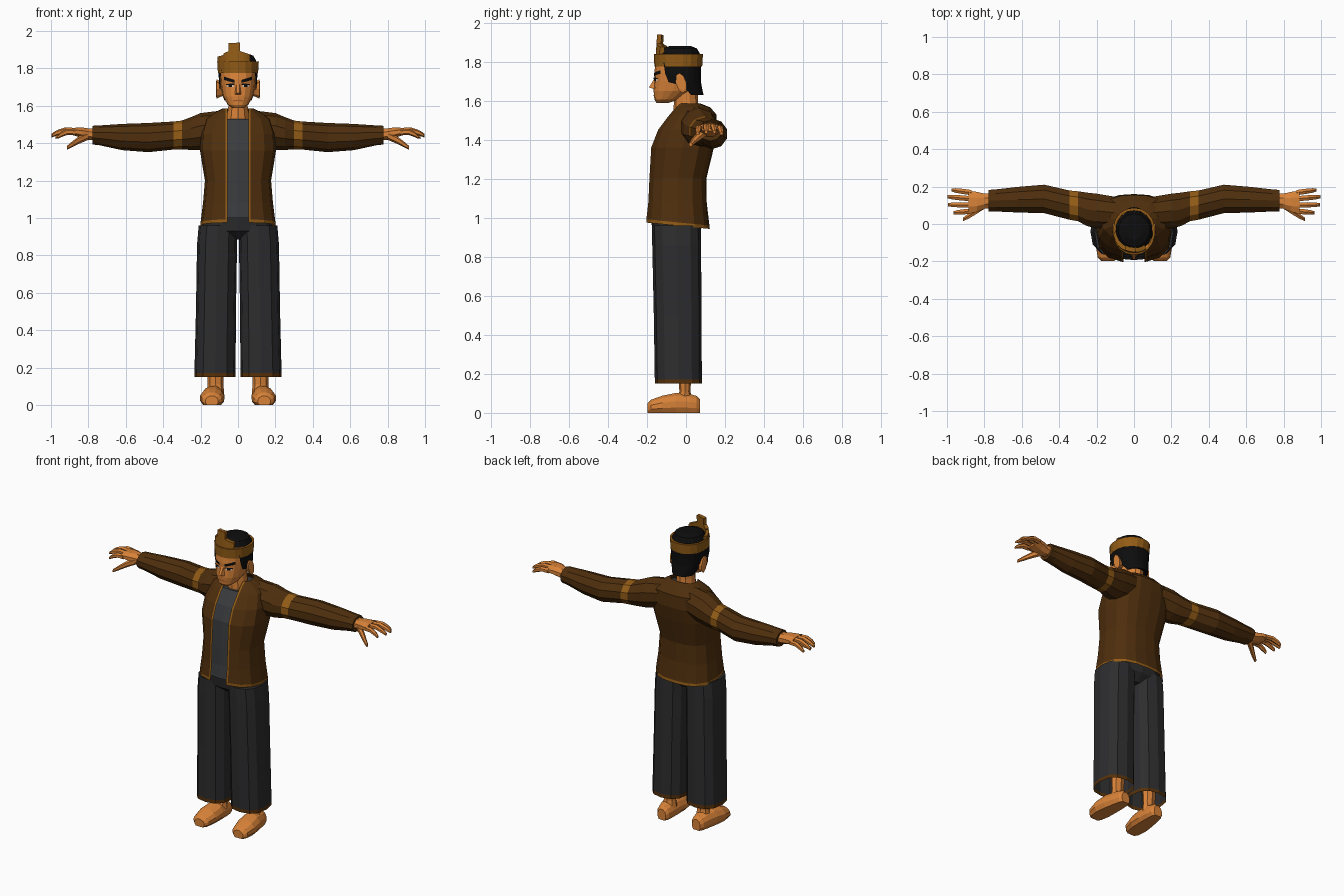
import bpy, bmesh, math
from math import sin, cos, pi, radians

if "Cube" in bpy.data.objects:
    bpy.data.objects.remove(bpy.data.objects["Cube"])


def material(name, rgb):
    m = bpy.data.materials.new(name)
    m.diffuse_color = (*rgb, 1)
    m.use_nodes = True
    m.node_tree.nodes["Principled BSDF"].inputs["Base Color"].default_value = m.diffuse_color
    return m


JACKET = material("dark brown cloth", (.078, .028, .004))
GOLD = material("golden brown", (.29, .107, .008))
SKIN = material("skin", (.69, .225, .04))
PANTS = material("charcoal cloth", (.026, .026, .028))
SHIRT = material("grey cloth", (.042, .044, .048))
HAIR = material("black hair", (.004, .004, .004))
HEM = material("hem brown", (.09, .03, .003))
WHITE = material("eye white", (.7, .65, .6))
LIP = material("lip brown", (.3, .08, .02))


def make(name, verts, faces, mats, idx=None, mirror=False):
    me = bpy.data.meshes.new(name)
    me.from_pydata(verts, [], faces)
    for m in mats:
        me.materials.append(m)
    if idx:
        for p, i in zip(me.polygons, idx):
            p.material_index = i
    bm = bmesh.new()
    bm.from_mesh(me)
    bmesh.ops.recalc_face_normals(bm, faces=bm.faces)
    bm.to_mesh(me)
    bm.free()
    ob = bpy.data.objects.new(name, me)
    bpy.context.collection.objects.link(ob)
    if mirror:
        ob.modifiers.new("Mirror", "MIRROR")
    return ob


def loft(name, rings, mats, rule=None, closed=True, caps=(True, True), mirror=False):
    """Skin a list of rings; rule(row, column) gives the material slot."""
    n = len(rings[0])
    verts = [p for r in rings for p in r]
    faces, idx = [], []
    for i in range(len(rings) - 1):
        for j in range(n if closed else n - 1):
            k = (j + 1) % n
            faces.append((i * n + j, i * n + k, (i + 1) * n + k, (i + 1) * n + j))
            idx.append(rule(i, j) if rule else 0)
    for use, base in zip(caps, (0, (len(rings) - 1) * n)):
        if use and closed:
            faces.append(tuple(range(base, base + n)))
            idx.append(0)
    return make(name, verts, faces, mats, idx, mirror)


def turn(n):
    return [2 * pi * i / n for i in range(n)]


def oval(z, w, yf, yb, ts, e=.85, cx=0):
    """Horizontal rounded ring; angle 0 is the front."""
    p = lambda v: math.copysign(abs(v) ** e, v)
    return [(cx + w * p(sin(t)), (yf + yb) / 2 - (yb - yf) / 2 * p(cos(t)), z) for t in ts]


def ring_x(x, y, z, ry, rz, n):
    return [(x, y + ry * cos(t + pi / n), z + rz * sin(t + pi / n)) for t in turn(n)]


# Jacket: open front, trimmed edges and hem
E = .75
torso = [(.955, .2, -.205, .122), (.972, .2, -.205, .12), (1.08, .187, -.195, .106),
         (1.2, .177, -.19, .104), (1.36, .203, -.18, .143), (1.45, .2, -.145, .16),
         (1.53, .175, -.085, .155), (1.565, .125, -.055, .125), (1.585, .085, -.035, .075)]
jacket = []
for z, w, yf, yb in torso:
    edge = [math.asin(min(.99, g / w) ** (1 / E)) for g in (.055, .067)]
    half = edge + [max(edge[1] + .05, radians(a)) for a in (38, 65, 90, 115, 142, 163)]
    r = oval(z, w, yf, yb, half + [pi] + [2 * pi - t for t in reversed(half)], E)
    jacket.append([(x, y, zz - (y * .1 if z < 1 else 0)) for x, y, zz in r])
last = len(jacket[0]) - 2
loft("jacket", jacket, [JACKET, GOLD], lambda i, j: int(i == 0 or j in (0, last)), closed=False)

# Shirt behind the opening
loft("shirt", [oval(max(z, 1.0), w - .014, yf + .012, yb - .014, turn(16), E)
               for z, w, yf, yb in torso[1:7]], [SHIRT])

# Sleeves with an upper band
arm = [(.1, .06, 1.48, .09, .093), (.2, .07, 1.463, .097, .098), (.25, .078, 1.452, .094, .088),
       (.3, .095, 1.444, .084, .077), (.345, .101, 1.441, .082, .075), (.48, .134, 1.43, .08, .078),
       (.62, .13, 1.433, .072, .07), (.74, .126, 1.442, .062, .053), (.778, .125, 1.443, .06, .05)]
loft("sleeve", [ring_x(*a, 10) for a in arm], [JACKET, GOLD],
     lambda i, j: int(i == 3), mirror=True)

# Hands
palm = [(.76, .124, 1.445, .042, .034), (.8, .122, 1.449, .044, .033), (.84, .118, 1.457, .058, .03),
        (.885, .117, 1.463, .066, .02)]
loft("palm", [ring_x(*p, 8) for p in palm], [SKIN], mirror=True)
fingers = [(.168, .182, .975, -.006), (.135, .146, .998, .002),
           (.102, .103, .995, .002), (.069, .06, .965, -.006)]
for k, (y0, y1, tip, dz) in enumerate(fingers):
    rings = []
    for f, z, r in ((0, 1.464, .016), (.45, 1.466, .016), (.8, 1.452, .014), (1, 1.438, .009)):
        rings.append(ring_x(.87 + (tip - .87) * f, y0 + (y1 - y0) * f, z + dz, r, r, 6))
    loft(f"finger_{k + 1}", rings, [SKIN], mirror=True)
loft("thumb", [ring_x(x, y, z, r, r, 6) for x, y, z, r in
               ((.80, .1, 1.44, .022), (.845, .07, 1.42, .021), (.885, .042, 1.395, .016),
                (.915, .024, 1.375, .01))], [SKIN], mirror=True)

# Trousers
legs = [(.15, .123, .11, -.16, .082), (.172, .123, .11, -.16, .081), (.5, .118, .107, -.165, .08),
        (.86, .112, .107, -.173, .077), (.96, .107, .103, -.175, .076)]
loft("trouser_leg", [oval(z, w, a, b, turn(12), .8, c) for z, c, w, a, b in legs],
     [PANTS, HEM], lambda i, j: int(i == 0), caps=(False, True), mirror=True)
loft("trouser_seat", [oval(z, w, a, b, turn(14), .8) for z, w, a, b in
                      ((.885, .07, -.11, .03), (.93, .19, -.17, .075),
                       (1.0, .185, -.182, .09), (1.04, .17, -.17, .09))], [PANTS])

# Ankles and feet
loft("ankle", [oval(z, w, a, b, turn(8), 1, .12) for z, w, a, b in
               ((.06, .046, -.05, .035), (.11, .042, -.034, .022), (.35, .05, -.05, .04))],
     [SKIN], mirror=True)
foot = []
for y, c, w, h in ((-.198, .14, .035, .05), (-.18, .14, .055, .068), (-.12, .138, .067, .09),
                   (-.05, .133, .062, .104), (.02, .127, .052, .098), (.055, .125, .044, .088),
                   (.073, .124, .03, .07)):
    foot.append([(c + w * cos(t + .3), y, max(0, h * .4 + h * .6 * sin(t + .3))) for t in turn(12)])
loft("foot", foot, [SKIN], mirror=True)

# Neck and head
loft("neck", [oval(z, w, a, b, turn(10), 1) for z, w, a, b in
              ((1.48, .07, -.06, .07), (1.54, .062, -.064, .066), (1.6, .054, -.062, .062),
               (1.68, .054, -.06, .06))], [SKIN])
head = [(1.588, .03, -.15, -.09), (1.605, .055, -.162, -.04), (1.65, .08, -.166, .03),
        (1.7, .091, -.162, .06), (1.74, .094, -.163, .068), (1.8, .098, -.155, .07),
        (1.84, .095, -.15, .065)]
loft("head", [oval(*h, turn(16)) for h in head], [SKIN])


def face_y(x, z, rows=head, e=.85):
    for a, b in zip(rows, rows[1:]):
        if z <= b[0]:
            break
    f = (z - a[0]) / (b[0] - a[0])
    w, yf, yb = (p + (q - p) * f for p, q in zip(a[1:], b[1:]))
    return (yf + yb) / 2 - (yb - yf) / 2 * (1 - min(1, abs(x) / w) ** (2 / e)) ** (e / 2)


def patch(name, x0, x1, lo, hi, mat, off=.003):
    """Thin plate following the face, tapering from lo/hi at x0 to lo/hi at x1."""
    rows = []
    for i in range(5):
        f = i / 4
        x = x0 + (x1 - x0) * f
        rows.append([(x, face_y(x, z) - off, z) for z in
                     (lo[0] + (lo[1] - lo[0]) * f, hi[0] + (hi[1] - hi[0]) * f)])
    loft(name, rows, [mat], closed=False, mirror=True)


patch("eyebrow", .018, .074, (1.722, 1.738), (1.738, 1.756), HAIR)
patch("eye_white", .024, .06, (1.7, 1.702), (1.712, 1.714), WHITE)
patch("eye", .033, .052, (1.7, 1.7), (1.716, 1.716), HAIR, .005)
patch("lash_line", .02, .064, (1.712, 1.712), (1.719, 1.717), HAIR, .006)
patch("mouth", .002, .027, (1.625, 1.624), (1.632, 1.628), LIP)

# Nose wedge and ears
make("nose", [(-.009, -.158, 1.72), (.009, -.158, 1.72), (-.019, -.158, 1.658), (.019, -.158, 1.658),
              (-.007, -.19, 1.668), (.007, -.19, 1.668)],
     [(0, 1, 5, 4), (0, 4, 2), (1, 3, 5), (2, 4, 5, 3), (0, 2, 3, 1)], [SKIN])
loft("ear", [[(x, -.025 + r * .028 * cos(t) - .01 * sin(t), 1.69 + r * .052 * sin(t)) for t in turn(8)]
             for x, r in ((.08, .7), (.1, .85), (.114, 1), (.117, .75))], [SKIN], mirror=True)

# Hair: swept back below the band, dome above it
rows = [(1.645, .05, -.1, .05, 115), (1.628, .078, -.15, .09, 115), (1.675, .094, -.16, .08, 100),
        (1.695, .099, -.166, .077, 72), (1.74, .103, -.168, .076, 64), (1.795, .105, -.16, .078, 55)]
loft("hair_back", [oval(z, w, a, b, [radians(s + (360 - 2 * s) * i / 14) for i in range(15)])
                   for z, w, a, b, s in rows], [HAIR], closed=False)
loft("hair_top", [oval(z, w, a, b, turn(14), 1) for z, w, a, b in
                  ((1.79, .1, -.15, .073), (1.84, .1, -.145, .072), (1.868, .084, -.12, .055),
                   (1.88, .05, -.085, .025))], [HAIR])

# Headband and its stepped crest
loft("headband", [oval(z, w, a, b, turn(18), .95) for z, w, a, b in
                  ((1.78, .1, -.152, .074), (1.776, .109, -.162, .083), (1.838, .113, -.165, .087),
                   (1.838, .1, -.15, .072))], [GOLD], caps=(False, False))
band = [(1.7, .112, -.163, .085), (2.0, .112, -.145, .085)]
for k, (x0, x1, t0, t1) in enumerate([(-.11, -.078, 1.862, 1.872), (-.078, -.05, 1.88, 1.892),
                                      (-.05, .012, 1.935, 1.938), (.012, .064, 1.892, 1.875)]):
    rings = []
    for i in range(4):
        x = x0 + (x1 - x0) * i / 3
        top = t0 + (t1 - t0) * i / 3
        ya, yb = face_y(x, 1.8, band, .95), face_y(x, top, band, .95)
        rings.append([(x, ya, 1.8), (x, yb, top), (x * .9, yb + .024, top), (x * .9, ya + .022, 1.8)])
    loft(f"crest_step_{k + 1}", rings, [GOLD])
